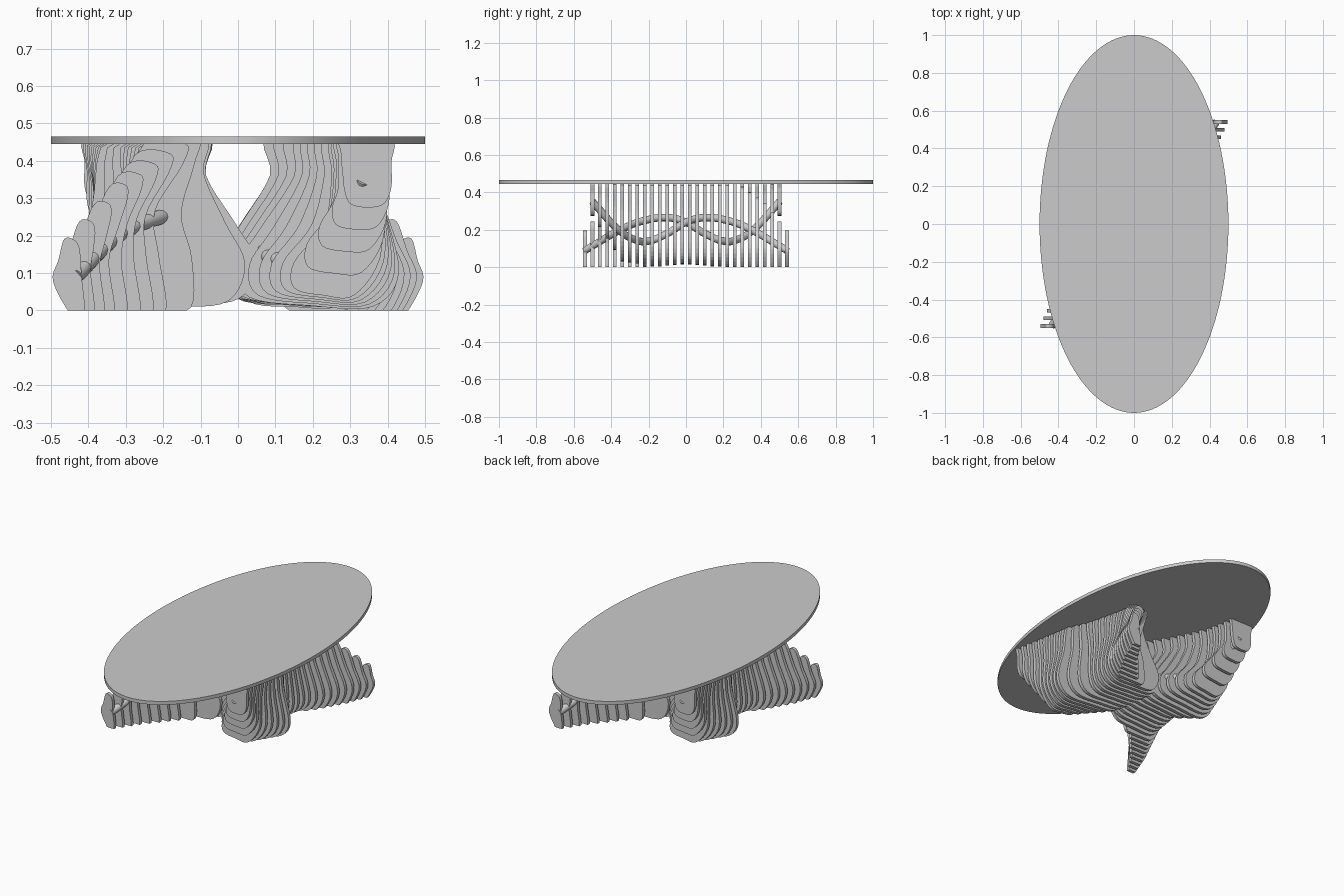
import bpy, bmesh, math
from mathutils import Vector

if "Cube" in bpy.data.objects:
    bpy.data.objects.remove(bpy.data.objects["Cube"])

TOP_Z, THICK = 0.445, 0.019

# Key sections of the left lobe: y -> closed outline (x, z),
# running top, inner edge, bottom, outer edge
KEYS = [
    (-.54, [(-.465, .19), (-.44, .19), (-.425, .17), (-.42, .13), (-.418, .09),
            (-.41, 0), (-.455, 0), (-.495, .08)]),
    (-.42, [(-.345, .33), (-.30, .335), (-.295, .30), (-.32, .22), (-.345, .13),
            (-.33, 0), (-.41, 0), (-.445, .10)]),
    (-.24, [(-.24, .46), (-.12, .46), (-.13, .40), (-.21, .27), (-.195, .15),
            (-.175, 0), (-.31, 0), (-.36, .10)]),
    (-.17, [(-.25, .46), (-.08, .46), (-.085, .36), (-.005, .23), (.055, .12),
            (0, .03), (-.27, .015), (-.33, .10)]),
    (.02, [(-.30, .46), (-.08, .46), (-.085, .36), (0, .22), (.055, .12),
           (.02, .04), (-.25, .025), (-.30, .10)]),
    (.14, [(-.35, .46), (-.16, .46), (-.15, .36), (-.06, .22), (0, .12),
           (-.03, .035), (-.36, .01), (-.43, .10)]),
    (.34, [(-.39, .46), (-.25, .46), (-.25, .36), (-.23, .23), (-.15, .13),
           (-.15, .06), (-.31, .04), (-.38, .14)]),
    (.50, [(-.41, .46), (-.28, .46), (-.275, .42), (-.28, .36), (-.285, .32),
           (-.30, .285), (-.39, .285), (-.41, .33)]),
]
ROD = [(-.435, -.54, .09), (-.305, -.33, .21), (-.205, -.22, .25), (-.13, -.10, .265),
       (-.06, 0, .24), (-.065, .10, .18), (-.09, .20, .14), (-.18, .28, .15),
       (-.26, .36, .20), (-.335, .50, .35)]


def catmull(a, b, c, d, t):
    return 0.5 * (2 * b + (c - a) * t + (2 * a - 5 * b + 4 * c - d) * t * t
                  + (3 * b - a - 3 * c + d) * t ** 3)


def section(y):
    """Outline of the lobe at depth y, blended between key sections."""
    i = 0
    while i < len(KEYS) - 2 and y > KEYS[i + 1][0]:
        i += 1
    (y0, p), (y1, q) = KEYS[i], KEYS[i + 1]
    t = (y - y0) / (y1 - y0)
    pts = [Vector(a).lerp(Vector(b), t) for a, b in zip(p, q)]
    # extra points halfway along the outer edge and the bottom
    pts.append((pts[7] + pts[0]) / 2)
    pts.insert(6, (pts[5] + pts[6]) / 2 - Vector((0, .01)))
    n, out = len(pts), []
    for k in range(n):
        for s in range(5):
            v = catmull(pts[k - 1], pts[k], pts[(k + 1) % n], pts[(k + 2) % n], s / 5)
            out.append((v.x, min(max(v.y, 0), TOP_Z)))
    return out


def lobe(name, sign):
    """One row of slats; sign -1 turns it half a turn about z."""
    bm = bmesh.new()
    for k in range(27):
        y = -0.54 + 0.04 * k
        face = bm.faces.new([bm.verts.new((sign * x, sign * y - THICK / 2, z))
                             for x, z in section(y)])
        ext = bmesh.ops.extrude_face_region(bm, geom=[face], use_keep_orig=True)
        bmesh.ops.translate(bm, vec=(0, THICK, 0),
                            verts=[g for g in ext["geom"] if isinstance(g, bmesh.types.BMVert)])
    bmesh.ops.remove_doubles(bm, verts=bm.verts, dist=1e-5)
    bmesh.ops.recalc_face_normals(bm, faces=bm.faces)
    me = bpy.data.meshes.new(name)
    bm.to_mesh(me)
    bm.free()
    ob = bpy.data.objects.new(name, me)
    bpy.context.collection.objects.link(ob)


def rod(name, sign):
    """Wavy rod threaded through the slats of one lobe."""
    cu = bpy.data.curves.new(name, "CURVE")
    cu.dimensions = "3D"
    cu.bevel_depth, cu.bevel_resolution = 0.02, 4
    cu.use_fill_caps = True
    sp = cu.splines.new("BEZIER")
    sp.bezier_points.add(len(ROD) - 1)
    for b, (x, y, z) in zip(sp.bezier_points, ROD):
        b.co = (sign * x, sign * y, z)
        b.handle_left_type = b.handle_right_type = "AUTO"
    ob = bpy.data.objects.new(name, cu)
    bpy.context.collection.objects.link(ob)


# Slatted base: two lobes, half a turn apart, meeting in the middle
lobe("left_slats", 1)
lobe("right_slats", -1)

# Two rods tying the slats together
rod("left_rod", 1)
rod("right_rod", -1)

# Oval table top
bpy.ops.mesh.primitive_cylinder_add(vertices=128, radius=1, depth=0.02,
                                    location=(0, 0, TOP_Z + 0.01))
top = bpy.context.object
top.name = "table_top"
top.scale = (0.5, 1, 1)
bpy.ops.object.transform_apply(location=False, rotation=False, scale=True)
bpy.ops.object.shade_smooth_by_angle(angle=math.radians(30))
